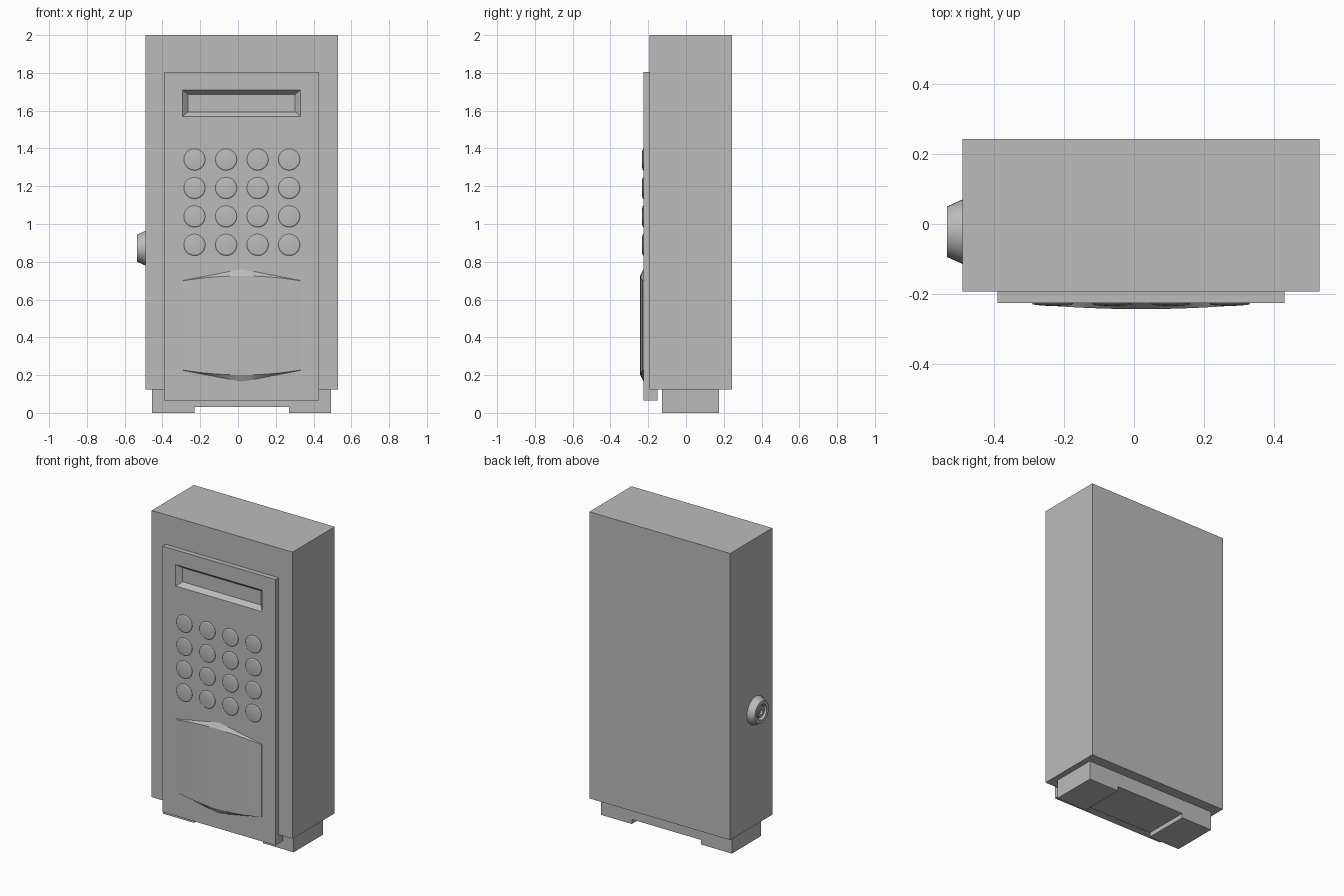
import bpy, bmesh, math

if "Cube" in bpy.data.objects:
    bpy.data.objects.remove(bpy.data.objects["Cube"], do_unlink=True)

grey = bpy.data.materials.new("plain grey")
grey.use_nodes = True
COLOUR = (0.5, 0.5, 0.5, 1)
grey.diffuse_color = COLOUR
grey.node_tree.nodes["Principled BSDF"].inputs["Base Color"].default_value = COLOUR


def loft(name, rings, smooth=False):
    """Skin a list of closed rings and cap both ends."""
    bm = bmesh.new()
    loops = [[bm.verts.new(p) for p in ring] for ring in rings]
    n = len(loops[0])
    for a, b in zip(loops, loops[1:]):
        for i in range(n):
            j = (i + 1) % n
            bm.faces.new((a[i], a[j], b[j], b[i]))
    bm.faces.new(loops[0][::-1])
    bm.faces.new(loops[-1])
    bmesh.ops.recalc_face_normals(bm, faces=bm.faces)
    mesh = bpy.data.meshes.new(name)
    bm.to_mesh(mesh)
    bm.free()
    mesh.materials.append(grey)
    obj = bpy.data.objects.new(name, mesh)
    bpy.context.collection.objects.link(obj)
    if smooth:
        bpy.ops.object.select_all(action='DESELECT')
        obj.select_set(True)
        bpy.context.view_layer.objects.active = obj
        bpy.ops.object.shade_smooth_by_angle(angle=math.radians(25))
    return obj


def rect(x0, x1, z0, z1, y):
    return [(x0, y, z0), (x1, y, z0), (x1, y, z1), (x0, y, z1)]


def circle(r, n=32):
    return [(r * math.cos(2 * math.pi * i / n), r * math.sin(2 * math.pi * i / n))
            for i in range(n)]


# Main case
loft("case", [rect(-0.49, 0.53, 0.124, 2, y) for y in (-0.193, 0.243)])

# Foot block with a shallow notch underneath
foot = [(-0.455, 0), (-0.23, 0), (-0.23, 0.03), (0.27, 0.03),
        (0.27, 0), (0.492, 0), (0.492, 0.124), (-0.455, 0.124)]
loft("foot_block", [[(x, y, z) for x, z in foot] for y in (-0.127, 0.175)])

# Front panel with a bevelled display recess
FRONT = -0.225
loft("front_panel", [
    rect(-0.39, 0.43, 0.066, 1.806, -0.15),
    rect(-0.39, 0.43, 0.066, 1.806, FRONT),
    rect(-0.294, 0.332, 1.57, 1.71, FRONT),
    rect(-0.264, 0.302, 1.594, 1.686, FRONT + 0.03)])

# Keypad buttons with gently domed faces
for row in range(4):
    for col in range(4):
        cx, cz = -0.23 + 0.167 * col, 1.341 - 0.1505 * row
        loft(f"button_{row + 1}_{col + 1}",
             [[(cx + u, FRONT - d, cz + v) for u, v in circle(r)]
              for r, d in ((0.057, -0.005), (0.057, 0.002), (0.052, 0.006),
                           (0.03, 0.008), (0.01, 0.009))], True)

# Bowed lower cover with pointed, sloping top and bottom edges
columns = []
SEGMENTS = 24
for i in range(SEGMENTS + 1):
    t = 2 * i / SEGMENTS - 1
    x, bow = 0.02 + 0.311 * t, 1 - t * t
    outer, inner = 0.238 + 0.06 * (1 - abs(t)), 0.236 + 0.026 * bow
    y = FRONT - 0.004 - 0.014 * bow
    mid = 0.463
    columns.append([(x, FRONT + 0.005, mid - outer), (x, FRONT, mid - outer),
                    (x, y, mid - inner), (x, y, mid + inner),
                    (x, FRONT, mid + outer), (x, FRONT + 0.005, mid + outer)])
loft("lower_cover", columns, True)


# Side lock: tapered collar with a recessed core and key slot
def lock_part(name, profile):
    loft(name, [[(x, -0.022 + u, 0.872 + v) for u, v in circle(r)]
                for r, x in profile], True)


lock_part("lock_collar", [(0.092, -0.48), (0.092, -0.49), (0.072, -0.534),
                          (0.05, -0.534), (0.046, -0.512)])
lock_part("lock_core", [(0.036, -0.508), (0.036, -0.526), (0.033, -0.529),
                        (0.017, -0.529), (0.017, -0.515)])
